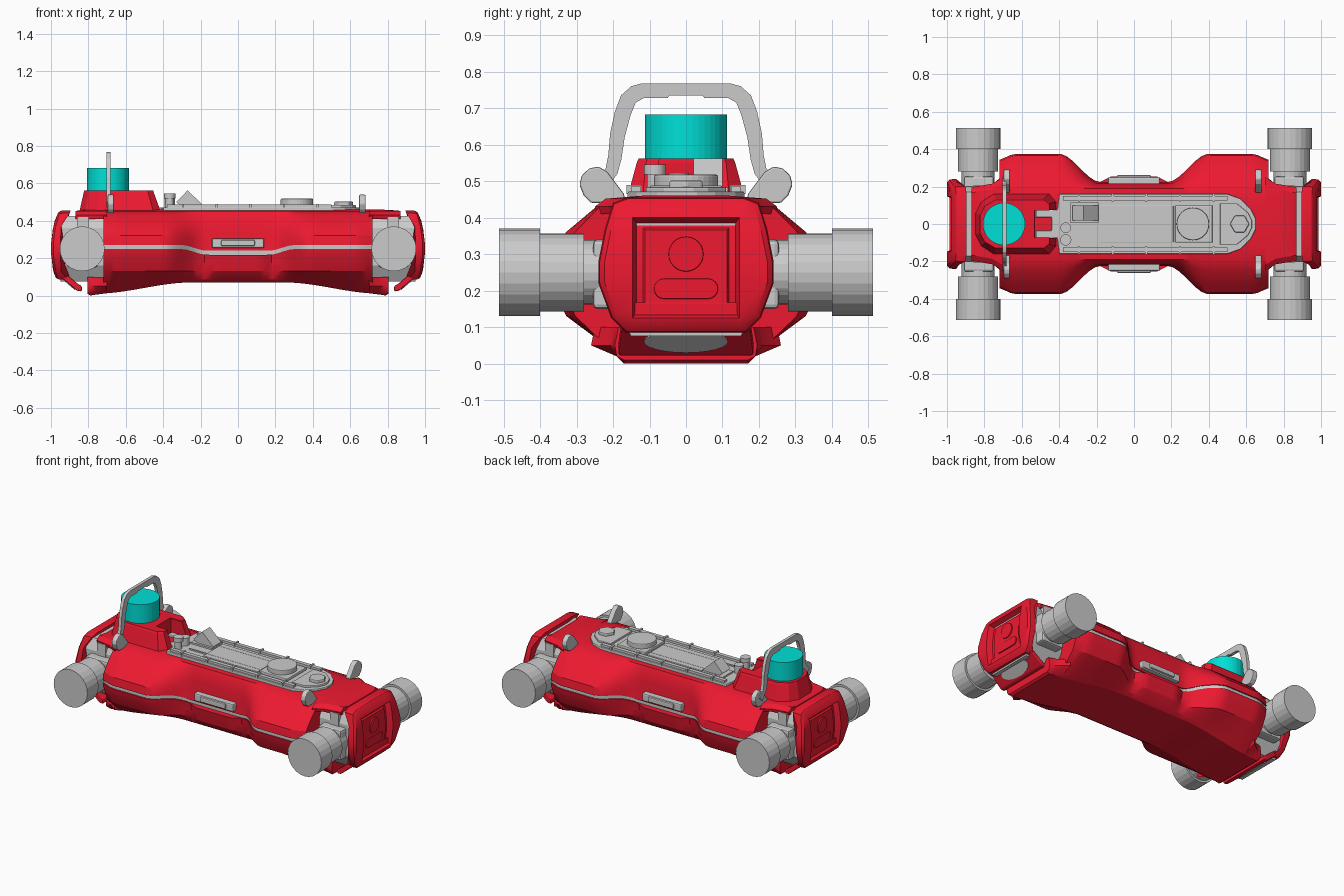
import bpy, bmesh, math
from mathutils import Vector, Matrix

if "Cube" in bpy.data.objects:
    bpy.data.objects.remove(bpy.data.objects["Cube"])

def material(name, rgb):
    m = bpy.data.materials.new(name)
    m.diffuse_color = (*rgb, 1)
    m.use_nodes = True
    m.node_tree.nodes["Principled BSDF"].inputs["Base Color"].default_value = m.diffuse_color
    return m

RED = material("red_shell", (0.85, 0.01, 0.03))
CYAN = material("cyan_sensor", (0.0, 0.75, 0.68))

def finish(name, bm, mat=None, bevel=0, smooth=None):
    bmesh.ops.recalc_face_normals(bm, faces=bm.faces)
    me = bpy.data.meshes.new(name)
    bm.to_mesh(me)
    bm.free()
    ob = bpy.data.objects.new(name, me)
    bpy.context.collection.objects.link(ob)
    if mat:
        me.materials.append(mat)
    if bevel:
        b = ob.modifiers.new("bevel", 'BEVEL')
        b.width, b.segments, b.limit_method = bevel, 2, 'ANGLE'
    if smooth:
        bpy.ops.object.select_all(action='DESELECT')
        ob.select_set(True)
        bpy.context.view_layer.objects.active = ob
        bpy.ops.object.shade_smooth_by_angle(angle=math.radians(smooth))
    return ob

def loft(name, rings, mat=None, bevel=0, smooth=None):
    bm = bmesh.new()
    vs = [[bm.verts.new(p) for p in r] for r in rings]
    for a, b in zip(vs, vs[1:]):
        for i in range(len(a)):
            j = (i + 1) % len(a)
            bm.faces.new((a[i], a[j], b[j], b[i]))
    bm.faces.new(vs[0])
    bm.faces.new(vs[-1])
    return finish(name, bm, mat, bevel, smooth)

def prism(name, pts, axis, a, b, mat=None, bevel=0):
    place = {'x': lambda p, t: (t, p[0], p[1]), 'y': lambda p, t: (p[0], t, p[1]),
             'z': lambda p, t: (p[0], p[1], t)}[axis]
    return loft(name, [[place(p, t) for p in pts] for t in (a, b)], mat, bevel)

def box(name, x0, x1, y0, y1, z0, z1, mat=None, bevel=0):
    return prism(name, [(x0, y0), (x1, y0), (x1, y1), (x0, y1)], 'z', z0, z1, mat, bevel)

def circle(cx, cy, r, n=24):
    return [(cx + r * math.cos(2 * math.pi * i / n), cy + r * math.sin(2 * math.pi * i / n)) for i in range(n)]

def mirrored(half):
    # half outline given on the +y side as (y, z)
    return half + [(-y, z) for y, z in reversed(half)]

def mirror_y(half):
    # half outline given on the +y side as (x, y)
    return half + [(x, -y) for x, y in reversed(half)]

def ease(a, b, x):
    t = min(1, max(0, (x - a) / (b - a)))
    return t * t * (3 - 2 * t)

# Main hull: waisted upper and lower shells with a grey seam core between
def width(x):
    a = abs(x)
    return 0.225 + 0.15 * ease(0.18, 0.4, a) - 0.035 * ease(0.63, 0.74, a)

def seam(x):
    return 0.24 + 0.03 * ease(0.17, 0.3, abs(x))

def upper(x):
    w, s, t = width(x), seam(x), 0.19
    return mirrored([(w, s), (w - .008, s + .05), (t + .72 * (w - t), .365), (t + .3 * (w - t), .43),
                     (t, .452), (.12, .46)])

def lower(x):
    w, s = width(x), seam(x) - 0.022
    w = max(w, 0.225 + 0.03 * (1 - ease(.13, .17, abs(x))))
    b = 0.07 - 0.06 * ease(0.25, 0.76, abs(x))
    return mirrored([(w, s), (w - .008, s - .04), (.17 + .77 * (w - .17), .13), (.195, b + .015), (.17, b)])

def core(x):
    w, s = width(x) - .008, seam(x)
    return mirrored([(w, s + .01), (w, s - .035)])

xs = [-0.72 + 1.44 * i / 48 for i in range(49)]
for name, f, mat in (("upper_shell", upper, RED), ("lower_shell", lower, RED), ("seam_core", core, None)):
    loft(name, [[(x, y, z) for y, z in f(x)] for x in xs], mat, 0, 28)

# Side latch blocks in the waist
for s in (-1, 1):
    box("side_latch", -.14, .14, s * .18, s * .25, .255, .305, None, .008)
    box("side_latch_grip", -.09, .09, s * .2, s * .262, .265, .297, None, .006)

# Both ends
cap_half = [(.16, .455), (.20, .44), (.222, .37), (.24, .28), (.24, .22), (.205, .125), (.165, .085)]
cap_back = [.895, .90, .945, .95, .95, .945, .90]
def cap_front(z):
    return 1.0 - 0.9 * (z - .25) ** 2

for e in (-1, 1):
    # neck between hull and end cap
    prism("end_core", mirrored([(.17, .425), (.2, .36), (.2, .16), (.15, .075)]), 'x', e * .66, e * .95)
    loft("top_neck_plate", [[(e * x, y, z) for y, z in mirrored([(w - .005, .41), (w, .43), (w - .03, .452), (.12, h)])]
         for x, w, h in ((.70, .25, .46), (.76, .215, .46), (.85, .2, .455), (.87, .195, .44))], RED, 0, 30)
    loft("bottom_neck_plate", [[(e * x, y, z) for y, z in mirrored([(w, .10), (w + .01, .05), (.19, .02), (.17, h)])]
         for x, w, h in ((.70, .25, .012), (.76, .20, .005), (.79, .19, 0), (.805, .185, .01))], RED, 0, 30)
    # framed end cap with recessed panel
    out = mirrored(cap_half)
    backs = cap_back + cap_back[::-1]
    def ring(k, dx):
        return [(e * (cap_front(z) + dx), y * k, .265 + (z - .265) * k) for y, z in out]
    def opening(hy, z0, z1, dx):
        pts = [(max(-hy, min(hy, y)), max(z0, min(z1, .265 + (z - .265) * .86))) for y, z in out]
        return [(e * (cap_front(z) + dx), y, z) for y, z in pts]
    loft("end_cap", [[(e * b, y, z) for b, (y, z) in zip(backs, out)], ring(1, -.03), ring(.985, -.012),
                     ring(.93, 0), opening(.147, .125, .40, 0), opening(.135, .14, .385, -.035),
                     opening(.118, .15, .372, -.035), opening(.112, .156, .366, -.027)], RED, 0, 30)
    px = e * .962
    prism("panel_disc", circle(0, .30, .048), 'x', px, e * .974, RED, .003)
    slot = [(s * .06 + .028 * math.cos(a), .205 + .028 * math.sin(a)) for s in (1, -1)
            for a in [(-math.pi / 2 if s > 0 else math.pi / 2) + math.pi * i / 8 for i in range(9)]]
    prism("panel_slot", slot, 'x', px, e * .974, RED, .003)
    # slanted chin with grey oval opening
    loft("chin", [[(e * x, y, z) for y, z in ((w, z1), (w, z0), (-w, z0), (-w, z1))]
         for x, w, z0, z1 in ((.835, .185, .022, .05), (.86, .185, .025, .065), (.95, .175, .10, .14), (.97, .18, .13, .17))], RED, .006)
    loft("chin_opening", [[(e * (.905 + .036 * math.sin(a) + d), .115 * math.cos(a), .0625 + .03 * math.sin(a) - d)
         for a in [2 * math.pi * i / 24 for i in range(24)]] for d in (-.012, .003)])
    # leg motors
    for s in (-1, 1):
        c = circle(e * .833, .25, 1)
        def scaled(r):
            return [(e * .833 + (x - e * .833) * r, .25 + (z - .25) * r) for x, z in c]
        prism("motor_outer", scaled(.12), 'y', s * .40, s * .513)
        prism("motor_inner", scaled(.107), 'y', s * .28, s * .40)
        prism("motor_neck", scaled(.088), 'y', s * .12, s * .28)
        box("motor_bracket", e * .75, e * .91, s * .15, s * .255, .15, .34, None, .012)
        box("hip_tab", e * .80, e * .86, s * .12, s * .205, .33, .42)

# Carry lugs on the four corners
lug = [(.165, .44), (.26, .44), (.28, .46), (.292, .49), (.286, .515), (.265, .535), (.24, .54), (.215, .525), (.17, .465)]
for x in (-.68, .665):
    for s in (-1, 1):
        prism("carry_lug", [(s * y, z) for y, z in lug], 'x', x - .017, x + .017, None, .005)

# Handle arch over the sensor
arch_out = [(.255, .50), (.22, .535), (.213, .57), (.208, .63), (.195, .69), (.178, .735), (.15, .76), (.12, .768)]
arch_in = [(.045, .735), (.05, .728), (.115, .728), (.138, .715), (.152, .68), (.168, .62), (.177, .56), (.188, .52), (.225, .47)]
handle = arch_out + [(-y, z) for y, z in reversed(arch_out)] + [(-y, z) for y, z in reversed(arch_in)] + arch_in
prism("carry_handle", handle, 'x', -.703, -.683)

# Sensor pedestal and drum
base = mirror_y([(-.41, .075), (-.41, .12), (-.45, .165), (-.75, .165), (-.82, .12), (-.85, .06)])
top = mirror_y([(-.45, .075), (-.45, .11), (-.48, .135), (-.74, .135), (-.80, .1), (-.825, .05)])
notch = [(-.53, -.075), (-.53, .075)]
loft("sensor_pedestal", [[(x, y, .44) for x, y in base + notch], [(x, y, .55) for x, y in top + notch],
                         [(.985 * (x + .65) - .65, y * .96, .562) for x, y in top + notch]], RED)
prism("sensor_drum", circle(-.695, 0, .113, 40), 'z', .555, .682, CYAN)

# Equipment deck on the back
prism("deck_plate", mirror_y([(-.44, .035), (-.525, .035), (-.525, .075), (-.41, .075), (-.40, .16), (.50, .16),
                              (.57, .135), (.625, .08), (.65, .03)])
      , 'z', .445, .472, None, .005)
for s in (-1, 1):
    box("deck_rail", -.38, .50, s * .125, s * .15, .465, .486)
    box("tray_rib", -.30, .20, s * .06, s * .068, .465, .48)
    for i in range(5):
        x = -.3 + i * .18
        box("rail_clip", x, x + .012, s * .12, s * .163, .465, .49)
box("deck_tray", -.18, .21, -.10, .10, .465, .479, None, .004)
box("port_base", .22, .42, -.10, .10, .465, .488, None, .006)
prism("port_cover", circle(.315, 0, .087, 32), 'z', .47, .518, None, .005)
prism("tail_block", mirror_y([(.46, .11), (.55, .11), (.61, .06), (.63, .02)]), 'z', .465, .484, None, .004)
prism("hex_knob", circle(.565, 0, .052, 6), 'z', .47, .502, None, .006)
prism("button_stem", circle(-.365, -.085, .022), 'z', .465, .525)
prism("button_cap", circle(-.365, -.085, .03), 'z', .518, .546)
prism("small_button", circle(-.365, -.02, .028), 'z', .465, .522)
prism("tilted_connector", [(-.33, .50), (-.27, .562), (-.19, .487), (-.19, .465), (-.29, .465)], 'y', .02, .10)
box("connector_base", -.34, -.19, .005, .115, .465, .482)
